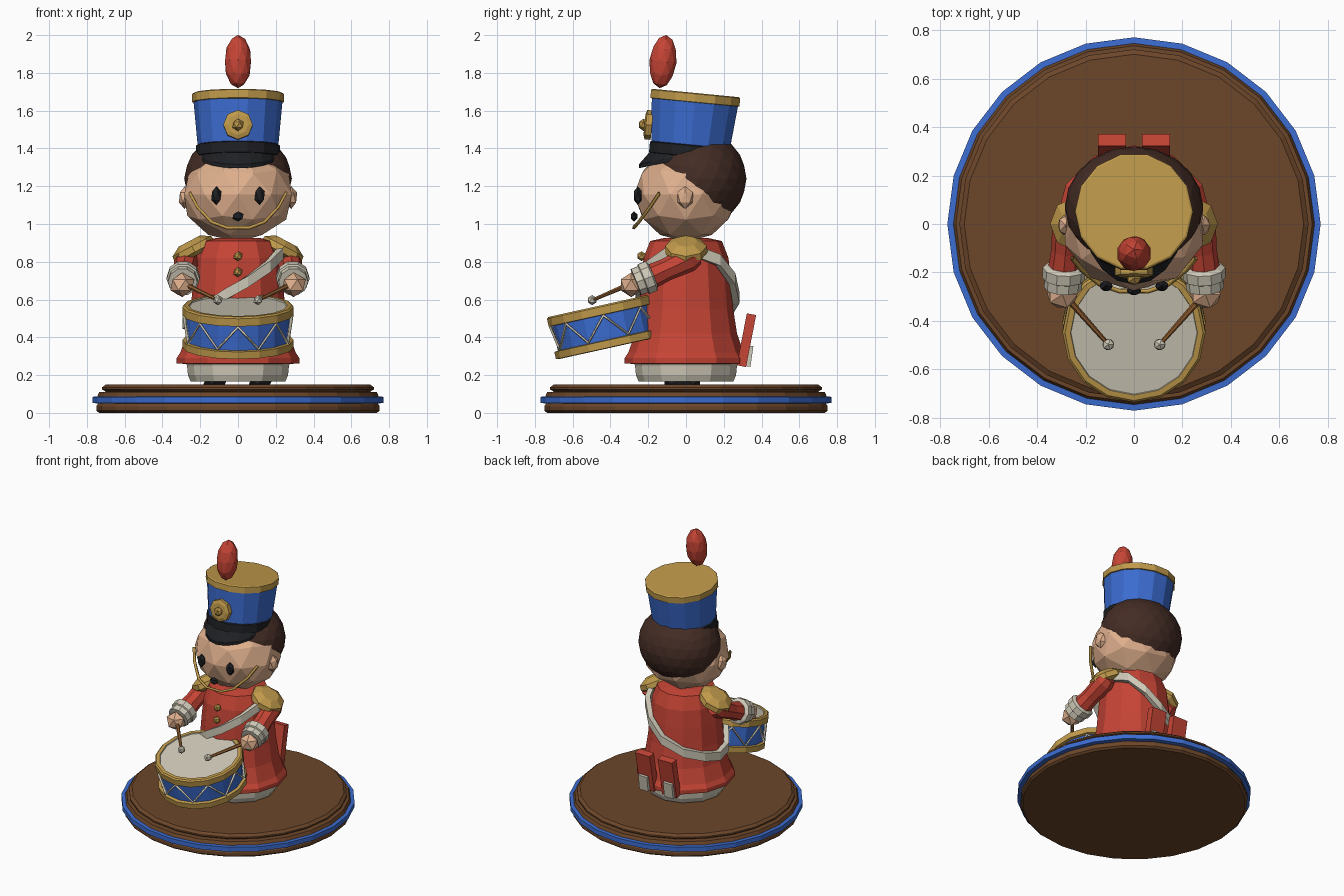
import bpy, bmesh, math
from mathutils import Matrix, Vector

if "Cube" in bpy.data.objects:
    bpy.data.objects.remove(bpy.data.objects["Cube"])

def material(name, r, g, b):
    m = bpy.data.materials.new(name)
    m.diffuse_color = [(c / 255) ** 2.2 for c in (r, g, b)] + [1]
    m.use_nodes = True
    m.node_tree.nodes["Principled BSDF"].inputs["Base Color"].default_value = m.diffuse_color
    return m

RED = material("coat red", 196, 70, 56)
BLUE = material("blue", 62, 108, 208)
GOLD = material("gold", 190, 152, 76)
SKIN = material("skin", 222, 174, 140)
HAIR = material("hair brown", 70, 48, 41)
WOOD = material("base brown", 108, 72, 46)
STICK = material("stick brown", 146, 96, 54)
CREAM = material("cream", 206, 200, 182)
BLACK = material("black", 36, 37, 40)

def finish(name, bm, mats, matrix=None):
    bmesh.ops.recalc_face_normals(bm, faces=bm.faces)
    if matrix:
        bm.transform(matrix)
        if matrix.determinant() < 0:
            bmesh.ops.reverse_faces(bm, faces=bm.faces)
    me = bpy.data.meshes.new(name)
    bm.to_mesh(me)
    bm.free()
    for m in mats:
        me.materials.append(m)
    ob = bpy.data.objects.new(name, me)
    bpy.context.collection.objects.link(ob)
    return ob

def place(loc, rx=0, ry=0, scale=(1, 1, 1)):
    return (Matrix.Translation(loc) @ Matrix.Rotation(math.radians(ry), 4, 'Y')
            @ Matrix.Rotation(math.radians(rx), 4, 'X') @ Matrix.Diagonal((*scale, 1)))

def lathe(name, profile, sides, mats, matrix=None, seg=None):
    """Capped solid of revolution; seg gives the material of each band."""
    bm = bmesh.new()
    rings = [[bm.verts.new((r * math.cos(2 * math.pi * i / sides),
                            r * math.sin(2 * math.pi * i / sides), z))
              for i in range(sides)] for r, z in profile]
    for k, (a, b) in enumerate(zip(rings, rings[1:])):
        for i in range(sides):
            j = (i + 1) % sides
            f = bm.faces.new((a[i], a[j], b[j], b[i]))
            f.material_index = seg[k] if seg else 0
    bm.faces.new(rings[0]).material_index = seg[0] if seg else 0
    bm.faces.new(rings[-1]).material_index = seg[-1] if seg else 0
    return finish(name, bm, mats, matrix)

def ball(name, loc, size, mat, sub=1, rx=0):
    bm = bmesh.new()
    bmesh.ops.create_icosphere(bm, subdivisions=sub, radius=1)
    return finish(name, bm, [mat], place(loc, rx, 0, size))

def box(name, loc, size, mat, rx=0):
    bm = bmesh.new()
    bmesh.ops.create_cube(bm, size=1)
    return finish(name, bm, [mat], place(loc, rx, 0, size))

def rod(name, a, b, profile, sides, mat):
    """Lathe along a line; profile is (radius, fraction of the length)."""
    a, b = Vector(a), Vector(b)
    d = b - a
    m = Matrix.Translation(a) @ d.to_track_quat('Z', 'Y').to_matrix().to_4x4()
    return lathe(name, [(r, t * d.length) for r, t in profile], sides, [mat], m)

def cord(name, points, radius, mat, closed=False):
    cu = bpy.data.curves.new(name, 'CURVE')
    cu.dimensions = '3D'
    cu.bevel_depth, cu.bevel_resolution = radius, 0
    sp = cu.splines.new('POLY')
    sp.points.add(len(points) - 1)
    for p, co in zip(sp.points, points):
        p.co = (*co, 1)
    sp.use_cyclic_u = closed
    cu.materials.append(mat)
    ob = bpy.data.objects.new(name, cu)
    bpy.context.collection.objects.link(ob)
    return ob

# Round display base with blue rim
lathe("base", [(.735, 0), (.75, .012), (.75, .035), (.74, .05), (.77, .052), (.77, .085),
               (.745, .087), (.735, .11), (.70, .112), (.72, .125), (.72, .135), (.70, .15)],
      24, [WOOD, BLUE], seg=[0, 0, 0, 1, 1, 1, 0, 0, 0, 0, 0])

# Trousers and coat
lathe("trousers", [(.25, .165), (.265, .20), (.27, .25), (.29, .29)], 12, [CREAM])
lathe("coat", [(.29, .26), (.325, .262), (.325, .29), (.305, .32), (.27, .42), (.25, .55),
               (.238, .70), (.225, .82), (.19, .91), (.12, .925)], 12, [RED])

# Shoulder strap wrapped around the coat
path = [(.235, .03, .865), (.225, -.10, .845), (.16, -.195, .775), (.05, -.245, .695), (-.06, -.25, .63),
        (-.17, -.215, .555), (-.255, -.10, .49), (-.275, .02, .475), (-.235, .13, .50),
        (-.14, .225, .54), (0, .265, .61), (.11, .245, .71), (.19, .17, .81)]
bm = bmesh.new()
rings = []
for x, y, z in path:
    n = Vector((x, y, 0)).normalized() * .018
    rings.append([bm.verts.new(Vector((x, y, z + h)) + n * s)
                  for s, h in ((-1, -.03), (1, -.03), (1, .03), (-1, .03))])
for a, b in zip(rings, rings[1:] + rings[:1]):
    for i in range(4):
        j = (i + 1) % 4
        bm.faces.new((a[i], a[j], b[j], b[i]))
finish("shoulder_strap", bm, [CREAM])

for z, y in ((.83, -.235), (.745, -.245)):
    ball("coat_button", (0, y, z), (.026, .026, .026), GOLD)

# Head, hair and face
ball("head", (0, 0, 1.155), (.30, .275, .25), SKIN, 2)
ball("hair", (0, .07, 1.24), (.285, .25, .25), HAIR, 3)
ball("mouth", (0, -.275, 1.04), (.033, .02, .027), BLACK)

# Drum placement, tilted forward
drum = place((0, -.40, .345), 12.5)
lathe("drum", [(.28, 0), (.295, .003), (.295, .042), (.275, .045), (.275, .178), (.295, .18),
               (.295, .222), (.285, .23), (.262, .23), (.26, .222)], 16, [GOLD, BLUE, CREAM], drum,
      [0, 0, 0, 1, 0, 0, 0, 0, 2])
zigzag = [drum @ Vector((.285 * math.cos(math.pi * i / 8), .285 * math.sin(math.pi * i / 8),
                         .05 if i % 2 else .175)) for i in range(16)]
cord("drum_cords", zigzag, .009, CREAM, True)

# Parts on both sides
for s in (-1, 1):
    ball("shoe", (s * .12, -.02, .165), (.07, .11, .03), BLACK)
    ball("ear", (s * .282, -.005, 1.14), (.035, .048, .06), SKIN)
    ball("eye", (s * .115, -.255, 1.15), (.03, .025, .05), BLACK)
    lathe("epaulette", [(.085, -.035), (.115, -.015), (.11, .02), (.06, .05)], 8, [GOLD],
          place((s * .235, 0, .865), 0, s * 28, (1.05, 1, 1)))
    rod("sleeve", (s * .265, .06, .835), (s * .292, -.22, .705),
        [(.05, 0), (.068, .15), (.06, .6), (.068, 1)], 8, RED)
    rod("cuff", (s * .288, -.175, .728), (s * .293, -.265, .692),
        [(.07, 0), (.088, .1), (.088, .55), (.078, .6), (.078, 1), (.05, 1.02)], 10, CREAM)
    ball("hand", (s * .295, -.29, .678), (.07, .065, .065), SKIN)
    rod("drumstick", (s * .29, -.29, .685), (s * .108, -.495, .597), [(.014, 0), (.009, 1)], 6, STICK)
    ball("drumstick_tip", (s * .106, -.497, .597), (.027, .027, .027), CREAM)
    # Coat tails with cream facing
    box("coat_tail", (s * .09, .32, .385), (.115, .05, .28), RED, -11)
    box("tail_facing", (s * .10, .338, .30), (.07, .022, .11), CREAM, -8)

# Chin strap
chin = [(.255, -.14, 1.165), (.215, -.19, 1.09), (.14, -.25, 1.01), (.06, -.277, .98)]
cord("chin_strap", [(-x, y, z) for x, y, z in chin] + chin[::-1], .010, GOLD)

# Tall hat, leaning back
hat = place((0, .02, 1.365), -5.5)
lathe("hat", [(.20, -.01), (.222, -.005), (.222, .05), (.214, .055), (.235, .28), (.243, .282),
              (.243, .325), (.235, .33)], 14, [BLACK, BLUE, GOLD], hat, [0, 0, 0, 1, 2, 2, 2])

# Crescent visor sloping down at the front
bm = bmesh.new()
rows = []
for i in range(9):
    t = math.pi * (1.08 + .84 * i / 8)
    c, s, w = math.cos(t), math.sin(t), math.sin(math.pi * i / 8)
    inner, outer = (.20 * c, .02 + .20 * s), (.212 * c, .02 + .215 * s - .055 * w)
    zi, zo = 1.385 + .01 * w, 1.36 - .045 * w
    rows.append([bm.verts.new(p) for p in ((*inner, zi - .02), (*outer, zo - .02),
                                           (*outer, zo), (*inner, zi))])
for a, b in zip(rows, rows[1:]):
    for i in range(4):
        j = (i + 1) % 4
        bm.faces.new((a[i], a[j], b[j], b[i]))
bm.faces.new(rows[0])
bm.faces.new(rows[-1])
finish("visor", bm, [BLACK])

# Hat badge and plume
lathe("badge", [(.078, -.02), (.078, .012), (.055, .02)], 8, [GOLD],
      place((0, -.2, 1.525), 84.5))
ball("badge_stud", (0, -.225, 1.525), (.033, .028, .033), GOLD)
ball("plume", (0, -.122, 1.86), (.072, .072, .142), RED, 2, -7)
